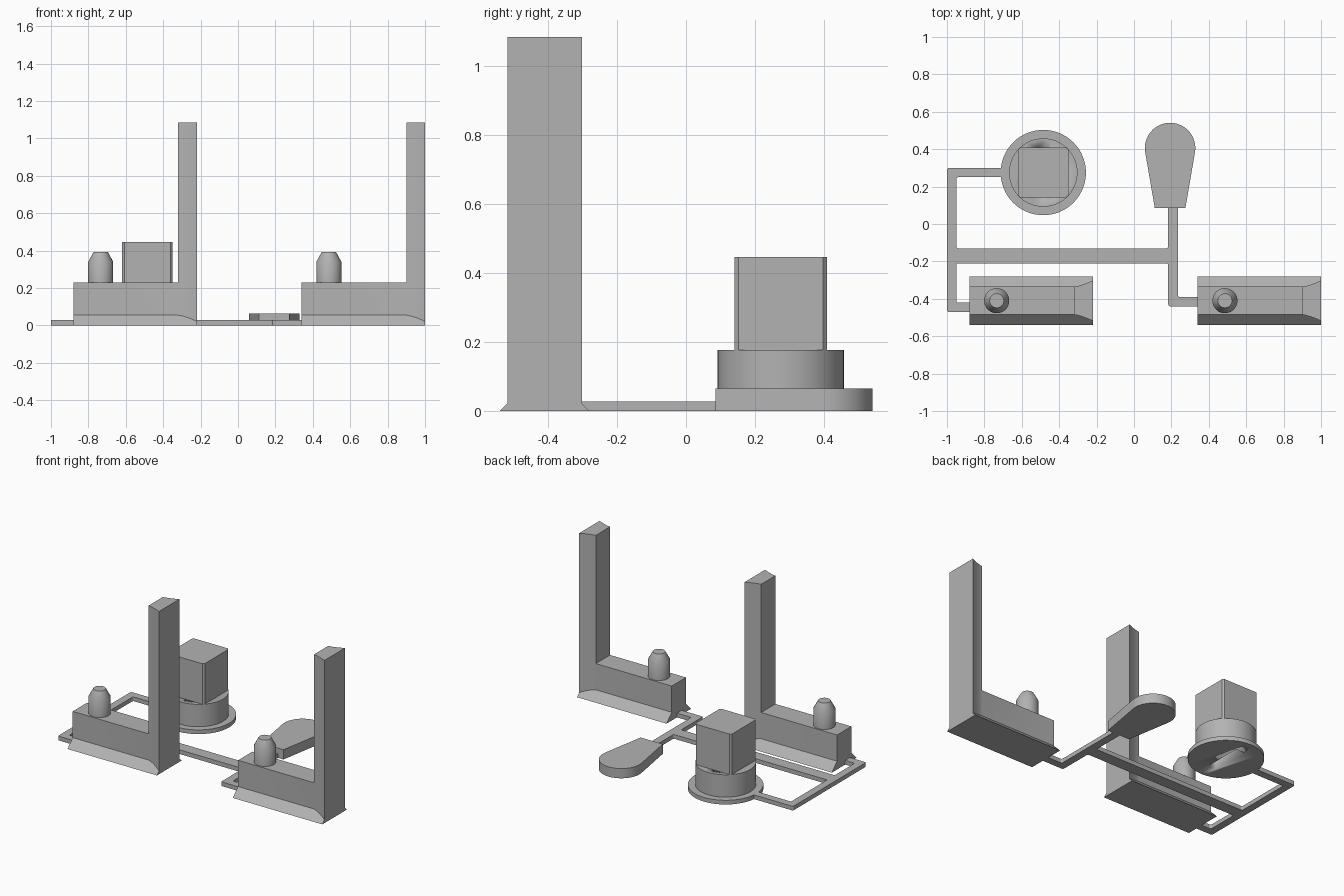
import bpy
import bmesh
from math import cos, sin, pi, radians

old = bpy.data.objects.get("Cube")
if old:
    bpy.data.objects.remove(old, do_unlink=True)

grey = bpy.data.materials.new("plain grey")
grey.use_nodes = True
GREY = (0.45, 0.45, 0.45, 1)
grey.diffuse_color = GREY
grey.node_tree.nodes["Principled BSDF"].inputs["Base Color"].default_value = GREY


def finish(bm, name):
    """Turn a bmesh into a grey object with sharp edges kept."""
    bmesh.ops.remove_doubles(bm, verts=bm.verts, dist=1e-5)
    bmesh.ops.recalc_face_normals(bm, faces=bm.faces)
    mesh = bpy.data.meshes.new(name)
    bm.to_mesh(mesh)
    bm.free()
    mesh.materials.append(grey)
    obj = bpy.data.objects.new(name, mesh)
    bpy.context.collection.objects.link(obj)
    bpy.ops.object.select_all(action='DESELECT')
    obj.select_set(True)
    bpy.context.view_layer.objects.active = obj
    bpy.ops.object.shade_smooth_by_angle(angle=radians(30))
    return obj


def loft(rings, name, location=(0, 0, 0)):
    """Skin a list of point rings and cap both ends."""
    bm = bmesh.new()
    loops = [[bm.verts.new(p) for p in ring] for ring in rings]
    for a, b in zip(loops, loops[1:]):
        for i in range(len(a)):
            j = (i + 1) % len(a)
            bm.faces.new((a[i], a[j], b[j], b[i]))
    bm.faces.new(loops[0])
    bm.faces.new(loops[-1])
    obj = finish(bm, name)
    obj.location = location
    return obj


def turned(profile, name, location, sides=64):
    """Revolve (radius, height) pairs around the vertical axis."""
    angles = [2 * pi * i / sides for i in range(sides)]
    rings = [[(r * cos(a), r * sin(a), z) for a in angles] for r, z in profile]
    return loft(rings, name, location)


def slab(outline, z0, z1, name):
    return loft([[(x, y, z) for x, y in outline] for z in (z0, z1)], name)


# Brackets: flared foot, low body and a tall post that widens outward
def section(x, half, mid, top):
    right = [(x, 0.13, 0), (x, half, 0.13 - half), (x, half, mid), (x, half, top)]
    return right + [(px, -py, pz) for px, py, pz in reversed(right)]


BODY, POST, NARROW = 0.23, 1.085, 0.075
bracket = [section(0, NARROW, BODY, BODY), section(0.56, NARROW, BODY, BODY)]
for i in range(7):
    t = i / 6
    bracket.append(section(0.56 + 0.1 * t, NARROW + 0.033 * t ** 1.4, BODY, POST))

for side, x in (("right", -0.88), ("left", 0.34)):
    loft(bracket, side + "_bracket", (x, -0.41, 0))
    turned([(0.067, BODY), (0.067, 0.34), (0.038, 0.393)],
           side + "_peg", (x + 0.146, -0.41, 0), 40)

# Flat runner frame joining all the parts
runner = slab([(-1, 0.3), (-1, -0.47), (-0.87, -0.47), (-0.87, -0.42),
               (-0.95, -0.42), (-0.95, -0.21), (0.183, -0.21), (0.183, -0.44),
               (0.35, -0.44), (0.35, -0.39), (0.235, -0.39), (0.235, 0.1),
               (0.183, 0.1), (0.183, -0.13), (-0.95, -0.13), (-0.95, 0.25),
               (-0.7, 0.25), (-0.7, 0.3)], 0, 0.028, "runner_frame")
bm = bmesh.new()
bm.from_mesh(runner.data)
corners = [e for e in bm.edges
           if abs(e.verts[0].co.z - e.verts[1].co.z) > 0.02]
bmesh.ops.bevel(bm, geom=corners, offset=0.01, segments=3, profile=0.5,
                affect='EDGES')
bm.to_mesh(runner.data)
bm.free()

# Paddle: round end tapering to a straight neck
arc = [radians(-10 + 200 * i / 32) for i in range(33)]
paddle = [(0.193 + 0.135 * cos(a), 0.406 + 0.135 * sin(a)) for a in arc]
slab(paddle + [(0.111, 0.086), (0.275, 0.086)], 0, 0.065, "paddle")

# Round base with a square block whose corners are clipped to the drum
CX, CY = -0.485, 0.275
base = turned([(0.228, 0), (0.228, 0.028), (0.183, 0.028), (0.183, 0.177)],
              "round_base", (CX, CY, 0))
h, c = 0.134, 0.123
quarter = [(h, -c), (h, c)]
square = []
for i in range(4):
    k, s = round(cos(i * pi / 2)), round(sin(i * pi / 2))
    square += [(CX + x * k - y * s, CY + x * s + y * k) for x, y in quarter]
block = slab(square, 0.177, 0.447, "square_block")

# Slot in the underside
slot = [(CX + x, CY + y) for x, y in
        ((-0.03, -0.13), (0.03, -0.13), (0.03, 0.13), (-0.03, 0.13))]
cutter = slab(slot, -0.05, 0.32, "slot_cutter")
cutter.hide_render = True
cutter.hide_set(True)
cutter.display_type = 'WIRE'
for obj in (base, block):
    cut = obj.modifiers.new("slot", 'BOOLEAN')
    cut.operation = 'DIFFERENCE'
    cut.solver = 'EXACT'
    cut.object = cutter
